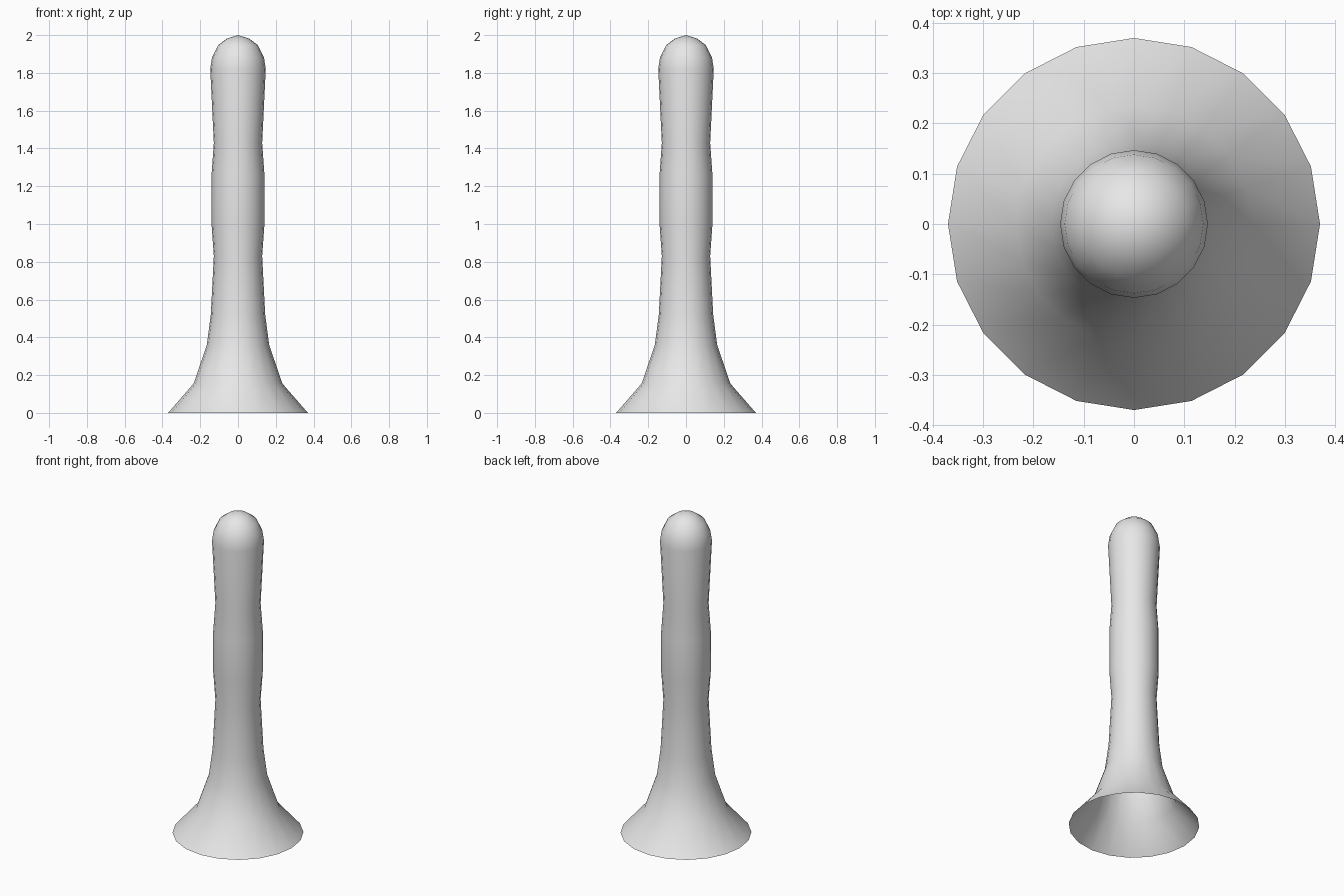
import bpy, bmesh, math

if "Cube" in bpy.data.objects:
    bpy.data.objects.remove(bpy.data.objects["Cube"])

SIDES = 20
# Radius and height from the open flared foot up to the rounded tip
PROFILE = [(0.37, 0.0), (0.235, 0.155), (0.165, 0.36), (0.144, 0.52),
           (0.128, 0.83), (0.14, 1.0), (0.14, 1.26), (0.128, 1.43),
           (0.147, 1.82), (0.138, 1.88), (0.106, 1.946), (0.058, 1.982)]

grey = bpy.data.materials.new("light grey")
grey.diffuse_color = (0.8, 0.8, 0.8, 1)
grey.use_nodes = True
grey.node_tree.nodes["Principled BSDF"].inputs["Base Color"].default_value = grey.diffuse_color

bm = bmesh.new()
rings = [[bm.verts.new((r * math.cos(2 * math.pi * i / SIDES),
                        r * math.sin(2 * math.pi * i / SIDES), z))
          for i in range(SIDES)] for r, z in PROFILE]

# Hollow shaft walls, open at the bottom
for low, high in zip(rings, rings[1:]):
    for i in range(SIDES):
        j = (i + 1) % SIDES
        bm.faces.new((low[i], low[j], high[j], high[i]))

# Rounded tip
tip = bm.verts.new((0, 0, 2))
for i in range(SIDES):
    bm.faces.new((rings[-1][i], rings[-1][(i + 1) % SIDES], tip))

for f in bm.faces:
    f.smooth = True

mesh = bpy.data.meshes.new("flared_post")
bm.to_mesh(mesh)
bm.free()
mesh.materials.append(grey)
post = bpy.data.objects.new("flared_post", mesh)
bpy.context.collection.objects.link(post)
